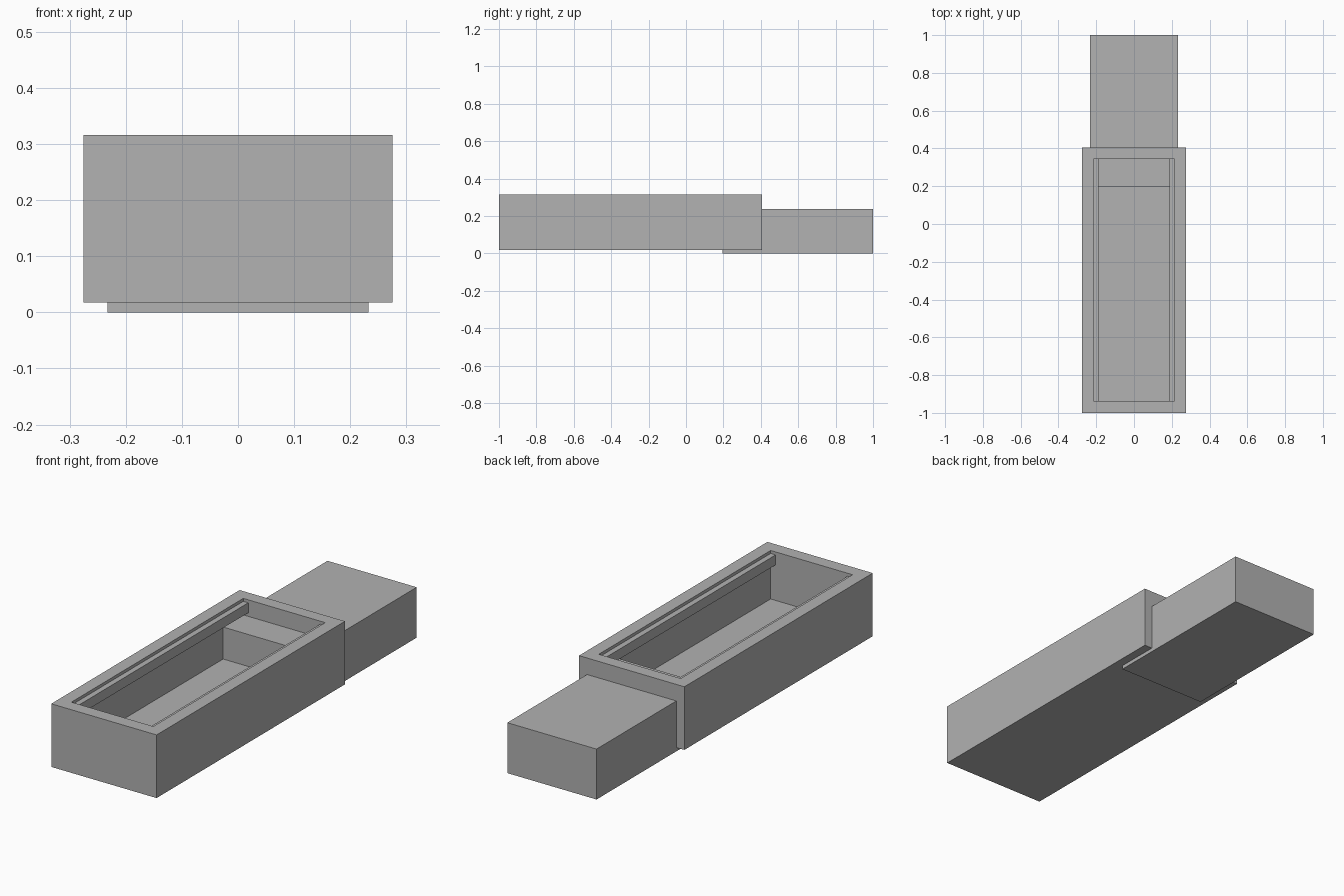
import bpy
import bmesh
from mathutils import Vector

if "Cube" in bpy.data.objects:
    bpy.data.objects.remove(bpy.data.objects["Cube"], do_unlink=True)

grey = bpy.data.materials.new("plain grey")
grey.use_nodes = True
grey.diffuse_color = (0.445, 0.445, 0.445, 1)
grey.node_tree.nodes["Principled BSDF"].inputs["Base Color"].default_value = grey.diffuse_color


def box(name, low, high, pocket=None):
    """Box between two corners; pocket = (rim_x, front_rim, back_rim, floor_z) sinks the top."""
    low, high = Vector(low), Vector(high)
    bm = bmesh.new()
    bmesh.ops.create_cube(bm, size=1)
    for v in bm.verts:
        v.co = (low + high) / 2 + v.co * (high - low)
    bm.normal_update()
    if pocket:
        half_x, front, back, floor = pocket
        top = max(bm.faces, key=lambda f: f.normal.z)
        # Inset the top to form the rim, then extrude the inner face down
        bmesh.ops.inset_region(bm, faces=[top], thickness=0.03)
        for v in top.verts:
            v.co.x = half_x if v.co.x > 0 else -half_x
            v.co.y = back if v.co.y > (low.y + high.y) / 2 else front
        sunk = bmesh.ops.extrude_discrete_faces(bm, faces=[top])["faces"][0]
        for v in sunk.verts:
            v.co.z = floor
        bmesh.ops.recalc_face_normals(bm, faces=bm.faces[:])
    mesh = bpy.data.meshes.new(name)
    bm.to_mesh(mesh)
    bm.free()
    mesh.materials.append(grey)
    obj = bpy.data.objects.new(name, mesh)
    bpy.context.collection.objects.link(obj)
    return obj


# Open tray with thick walls
INNER_X, FRONT, BACK = 0.214, -0.937, 0.345
box("tray", (-0.275, -1, 0.018), (0.275, 0.405, 0.316),
    pocket=(INNER_X, FRONT, BACK, 0.087))

# Solid block passing through the back wall of the tray
box("end_block", (-0.233, 0.195, 0), (0.233, 1, 0.238))

# Ledge rails along the two long inner walls
for side, sign in (("left", 1), ("right", -1)):
    xs = sorted((sign * 0.188, sign * (INNER_X + 0.005)))
    box(side + "_rail", (xs[0], FRONT - 0.002, 0.255), (xs[1], BACK + 0.002, 0.302))
